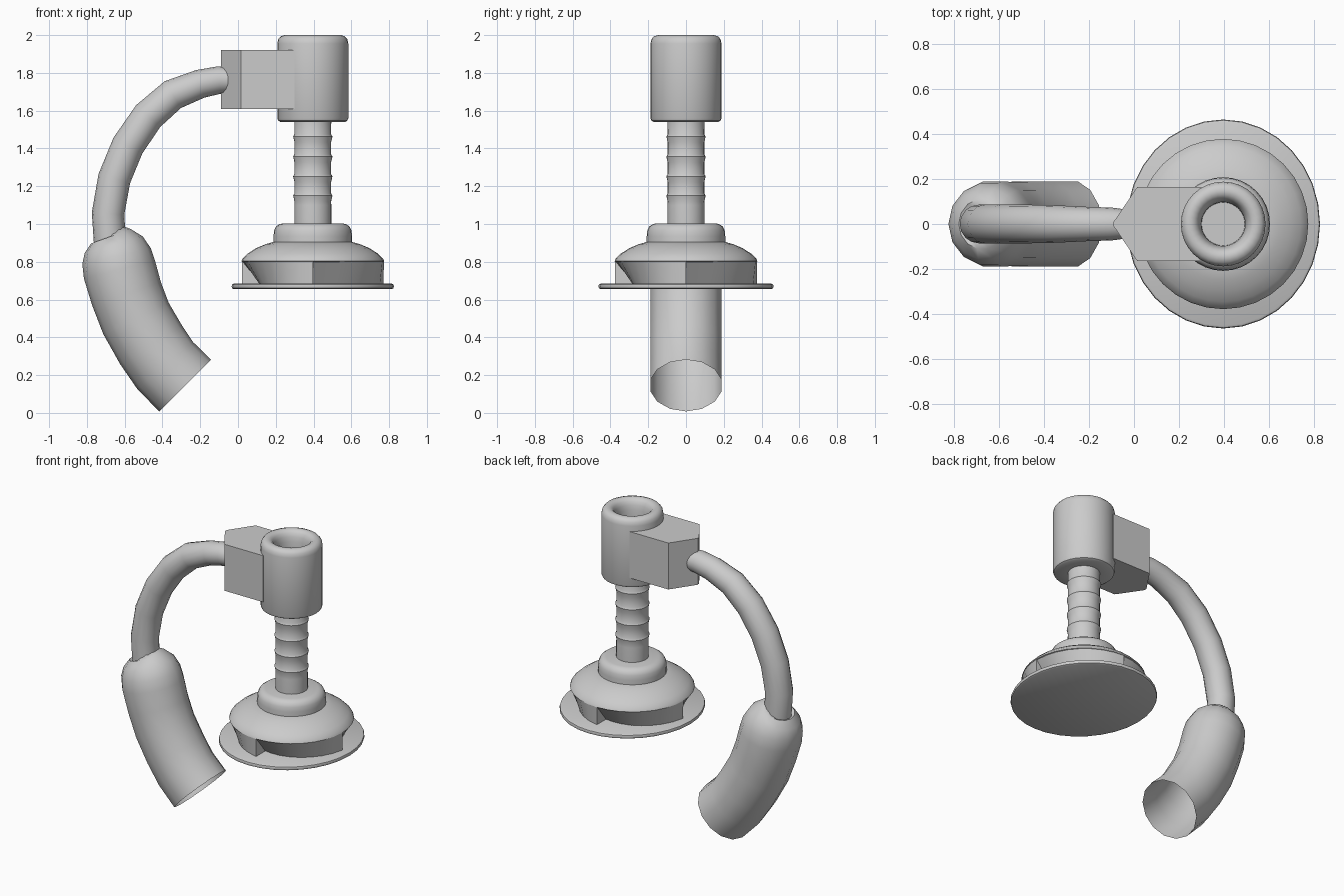
import bpy, bmesh
from math import cos, sin, pi
from mathutils import Vector

if "Cube" in bpy.data.objects:
    bpy.data.objects.remove(bpy.data.objects["Cube"])

AXIS = 0.396  # x position of the upright's axis


def finish(bm, name, angle=40):
    bmesh.ops.remove_doubles(bm, verts=bm.verts, dist=1e-4)
    bmesh.ops.recalc_face_normals(bm, faces=bm.faces)
    mesh = bpy.data.meshes.new(name)
    bm.to_mesh(mesh)
    bm.free()
    ob = bpy.data.objects.new(name, mesh)
    bpy.context.collection.objects.link(ob)
    bpy.ops.object.select_all(action='DESELECT')
    bpy.context.view_layer.objects.active = ob
    ob.select_set(True)
    bpy.ops.object.shade_smooth_by_angle(angle=angle * pi / 180)
    return ob


def skin(bm, rings, cap_start=False, cap_end=False):
    """Bridge equal-length closed rings of points with quads."""
    rows = [[bm.verts.new(p) for p in r] for r in rings]
    n = len(rows[0])
    for a, b in zip(rows, rows[1:]):
        for i in range(n):
            j = (i + 1) % n
            bm.faces.new((a[i], a[j], b[j], b[i]))
    if cap_start:
        bm.faces.new(rows[0])
    if cap_end:
        bm.faces.new(rows[-1])


def lathe(name, profile, segs=32, sy=1.0, caps=(True, True)):
    """Revolve (radius, z) points about the upright's axis."""
    bm = bmesh.new()
    rings = [[(AXIS + r * cos(2 * pi * i / segs), sy * r * sin(2 * pi * i / segs), z)
              for i in range(segs)] for r, z in profile]
    skin(bm, rings, *caps)
    return finish(bm, name)


def sweep(name, path, segs, caps):
    """Tube through (x, z, radius) points lying in the y = 0 plane."""
    pts = [Vector((x, 0, z)) for x, z, _ in path]
    rings = []
    for k, (x, z, r) in enumerate(path):
        t = (pts[min(k + 1, len(pts) - 1)] - pts[max(k - 1, 0)]).normalized()
        side = Vector((-t.z, 0, t.x))
        rings.append([pts[k] + side * (r * cos(2 * pi * i / segs))
                      + Vector((0, r * sin(2 * pi * i / segs), 0)) for i in range(segs)])
    bm = bmesh.new()
    skin(bm, rings, *caps)
    return finish(bm, name, 60)


# Head with rounded rims and a recess in the top
lathe("head", [(0.10, 1.54), (0.17, 1.54), (0.183, 1.547), (0.188, 1.56),
               (0.188, 1.955), (0.183, 1.978), (0.170, 1.993), (0.150, 2.0),
               (0.130, 1.996), (0.114, 1.982), (0.105, 1.96), (0.098, 1.93),
               (0.096, 1.88)])

# Stem with four shallow ridges
stem = [(0.098, 0.99), (0.098, 1.10)]
for z in (1.15, 1.252, 1.357, 1.463):
    stem += [(0.097, z - 0.03), (0.104, z), (0.097, z + 0.012)]
lathe("stem", stem + [(0.098, 1.56)])

# Collar and dome of the base
lathe("collar", [(0.208, 0.89), (0.208, 0.935), (0.205, 0.965), (0.195, 0.986),
                 (0.178, 0.998), (0.16, 1.003)])
lathe("base_dome", [(0.372, 0.80), (0.378, 0.803), (0.372, 0.817), (0.345, 0.843),
                    (0.30, 0.872), (0.25, 0.893), (0.205, 0.906)])

# Swirled wall under the dome: four quarters, each growing outward then stepping in
bm = bmesh.new()
upper, lower = [], []
for q in range(4):
    for i in range(9):
        a = (q + i / 8) * pi / 2
        r = 0.27 + 0.105 * i / 8
        upper.append((AXIS + 0.376 * cos(a), 0.376 * sin(a), 0.806))
        lower.append((AXIS + r * cos(a), r * sin(a), 0.675))
skin(bm, [lower, upper])
finish(bm, "base_wall", 30)

# Thin oval foot plate
lathe("foot_plate", [(0.418, 0.655), (0.427, 0.66), (0.43, 0.67), (0.427, 0.68),
                     (0.418, 0.685)], segs=32, sy=1.079)

# Pointed clamp block joining arm and head
plan = [(-0.09, 0.01), (-0.09, -0.01), (0.015, -0.165), (0.30, -0.165),
        (0.30, 0.165), (0.015, 0.165)]
bm = bmesh.new()
skin(bm, [[(x, y, z) for x, y in plan] for z in (1.61, 1.92)], True, True)
finish(bm, "clamp_block", 25)

# Curved arm
arm = [(0.0, 1.762), (-0.10, 1.762), (-0.20, 1.742), (-0.345, 1.685), (-0.475, 1.572),
       (-0.583, 1.415), (-0.655, 1.24), (-0.688, 1.055), (-0.678, 0.90)]
radii = [0.06, 0.073, 0.076, 0.083, 0.086, 0.087, 0.087, 0.086, 0.085]
sweep("arm", [(x, z, r) for (x, z), r in zip(arm, radii)], 16, (True, True))

# Hollow bent handle, open at its lower end
sweep("handle", [(-0.675, 0.937, 0.08), (-0.673, 0.935, 0.112), (-0.658, 0.89, 0.16),
                 (-0.643, 0.83, 0.186), (-0.628, 0.76, 0.194), (-0.59, 0.63, 0.192),
                 (-0.54, 0.50, 0.192), (-0.46, 0.36, 0.193), (-0.385, 0.25, 0.193),
                 (-0.28, 0.145, 0.194)], 14, (True, False))
